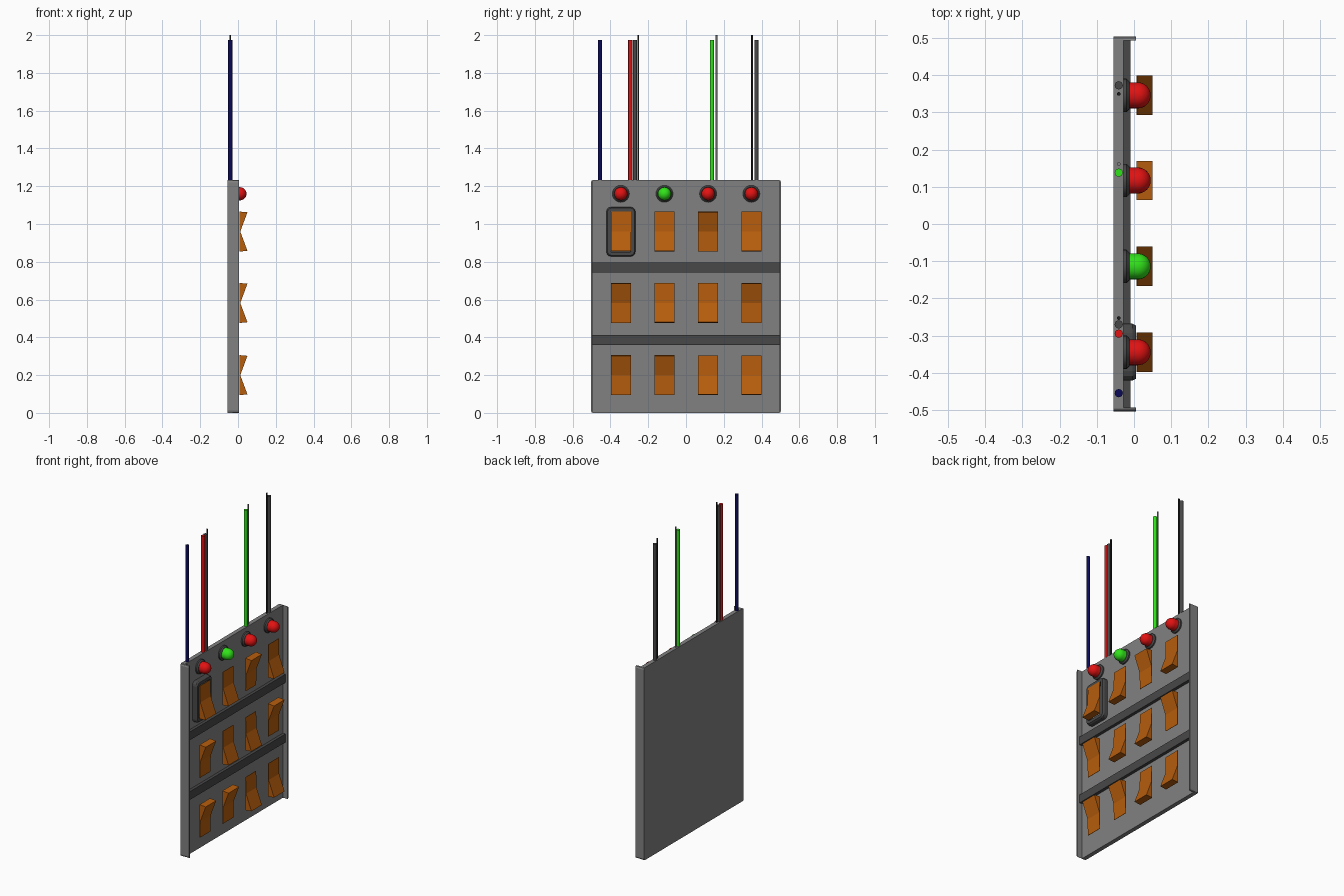
import bpy, bmesh, math
from mathutils import Matrix, Vector

if "Cube" in bpy.data.objects:
    bpy.data.objects.remove(bpy.data.objects["Cube"])


def material(name, rgb):
    m = bpy.data.materials.new(name)
    m.diffuse_color = (*rgb, 1)
    m.use_nodes = True
    m.node_tree.nodes["Principled BSDF"].inputs["Base Color"].default_value = m.diffuse_color
    return m


GRAY = material("panel gray", (0.22, 0.22, 0.22))
DARK = material("dark gray", (0.065, 0.065, 0.065))
BLACK = material("black", (0.012, 0.012, 0.012))
ORANGE = material("amber orange", (0.47, 0.11, 0.004))
RED = material("red", (0.76, 0.006, 0.006))
GREEN = material("green", (0.03, 0.76, 0.01))
NAVY = material("navy blue", (0.003, 0.003, 0.1))


def finish(name, bm, mat, smooth=False):
    bmesh.ops.recalc_face_normals(bm, faces=bm.faces)
    me = bpy.data.meshes.new(name)
    bm.to_mesh(me)
    bm.free()
    ob = bpy.data.objects.new(name, me)
    bpy.context.collection.objects.link(ob)
    me.materials.append(mat)
    if smooth:
        bpy.ops.object.select_all(action='DESELECT')
        ob.select_set(True)
        bpy.context.view_layer.objects.active = ob
        bpy.ops.object.shade_smooth_by_angle(angle=math.radians(40))
    return ob


def extrude(name, points, offset, mat):
    """Solid made from a flat outline pushed along an offset."""
    bm = bmesh.new()
    face = bm.faces.new([bm.verts.new(p) for p in points])
    ext = bmesh.ops.extrude_face_region(bm, geom=[face], use_keep_orig=True)
    verts = [v for v in ext["geom"] if isinstance(v, bmesh.types.BMVert)]
    bmesh.ops.translate(bm, verts=verts, vec=Vector(offset))
    return finish(name, bm, mat)


def box(name, x, y, z, mat):
    pts = [(x[0], y[0], z[0]), (x[0], y[1], z[0]), (x[0], y[1], z[1]), (x[0], y[0], z[1])]
    return extrude(name, pts, (x[1] - x[0], 0, 0), mat)


def lathe(name, profile, y, z, mat, segs=24):
    """Round part turned about an axis along x; profile is (x, radius)."""
    bm = bmesh.new()
    vs = [bm.verts.new((px, 0, r)) for px, r in profile]
    edges = [bm.edges.new(p) for p in zip(vs, vs[1:])]
    bmesh.ops.spin(bm, geom=vs + edges, axis=(1, 0, 0), cent=(0, 0, 0),
                   angle=math.tau, steps=segs)
    bmesh.ops.remove_doubles(bm, verts=bm.verts, dist=1e-5)
    bmesh.ops.translate(bm, verts=bm.verts, vec=(0, y, z))
    return finish(name, bm, mat, True)


def rounded(y0, y1, z0, z1, r, steps=3):
    """Rounded rectangle outline in the y-z plane."""
    out = []
    for i, (cy, cz) in enumerate([(y1 - r, z1 - r), (y0 + r, z1 - r), (y0 + r, z0 + r), (y1 - r, z0 + r)]):
        for k in range(steps + 1):
            a = math.pi / 2 * (i + k / steps)
            out.append((cy + r * math.cos(a), cz + r * math.sin(a)))
    return out


BACK, FACE, RIM, TOP = -0.055, -0.028, 0.005, 1.232

# Backplate and side flanges with clipped outer corners
box("backplate", (BACK, FACE), (-0.496, 0.496), (0, TOP), GRAY)
for side, s in (("left", -1), ("right", 1)):
    outline = [(0.494, 0), (0.500, 0.003), (0.504, 0.012), (0.504, TOP - 0.012),
               (0.500, TOP - 0.003), (0.494, TOP)]
    extrude(side + "_flange", [(BACK, s * y, z) for y, z in outline], (RIM - BACK, 0, 0), GRAY)

# Divider bars
for i, z in enumerate((0.36, 0.742)):
    box(f"divider_bar_{i + 1}", (FACE - 0.002, -0.009), (-0.495, 0.495), (z, z + 0.053), DARK)

# Rocker switches: U = upper end sticks out, L = lower end sticks out
COLUMNS = (-0.345, -0.114, 0.117, 0.346)
for r, (zc, states) in enumerate(((0.96, "LLUL"), (0.582, "ULLU"), (0.2, "UULL"))):
    for c, (y, state) in enumerate(zip(COLUMNS, states)):
        s = 1 if state == "U" else -1
        prof = [(0.007, 0.106), (0.05, 0.102), (0.012, 0.0), (0.0095, -0.105), (0.007, -0.105)]
        extrude(f"rocker_{r + 1}_{c + 1}", [(x, y - 0.053, zc + s * h) for x, h in prof],
                (0, 0.106, 0), ORANGE)

# Raised frame around the first switch
bm = bmesh.new()
outer = rounded(-0.421, -0.268, 0.828, 1.09, 0.025)
inner = rounded(-0.399, -0.290, 0.852, 1.066, 0.006)
rings = [[bm.verts.new((x, y, z)) for y, z in loop] for x, loop in
         ((FACE, outer), (-0.004, outer), (RIM, [(y * 0.94 - 0.3445 * 0.06, z * 0.96 + 0.959 * 0.04) for y, z in outer]),
          (RIM, inner), (FACE, inner))]
n = len(outer)
for a, b in zip(rings, rings[1:] + rings[:1]):
    for i in range(n):
        j = (i + 1) % n
        bm.faces.new((a[i], a[j], b[j], b[i]))
finish("switch_frame", bm, DARK)

# Indicator lamps in dark collars
for i, (y, mat) in enumerate(zip(COLUMNS, (RED, GREEN, RED, RED))):
    lathe(f"lamp_collar_{i + 1}", [(FACE, 0), (FACE, 0.045), (-0.02, 0.045), (-0.012, 0.037), (-0.012, 0)],
          y, 1.16, DARK)
    dome = [(0.01 + 0.035 * math.sin(a), 0.035 * math.cos(a))
            for a in (math.pi / 2 * k / 8 for k in range(8))]
    lathe(f"lamp_{i + 1}", [(-0.02, 0), (-0.02, 0.035)] + dome + [(0.045, 0)], y, 1.16, mat)

# Wires rising from the top edge
WIRES = (("navy", -0.455, 0.011, NAVY), ("red", -0.295, 0.011, RED), ("gray_a", -0.27, 0.011, DARK),
         ("thin_black_a", -0.253, 0.005, BLACK), ("green", 0.138, 0.011, GREEN),
         ("thin_gray", 0.161, 0.005, GRAY), ("thin_black_b", 0.35, 0.005, BLACK),
         ("gray_b", 0.373, 0.011, DARK))
for name, y, rad, mat in WIRES:
    top = 2.0 if rad < 0.01 else 1.975
    bm = bmesh.new()
    bmesh.ops.create_cone(bm, cap_ends=True, segments=16, radius1=rad, radius2=rad, depth=top - 1.2,
                          matrix=Matrix.Translation((-0.041, y, (top + 1.2) / 2)))
    finish("wire_" + name, bm, mat, True)
